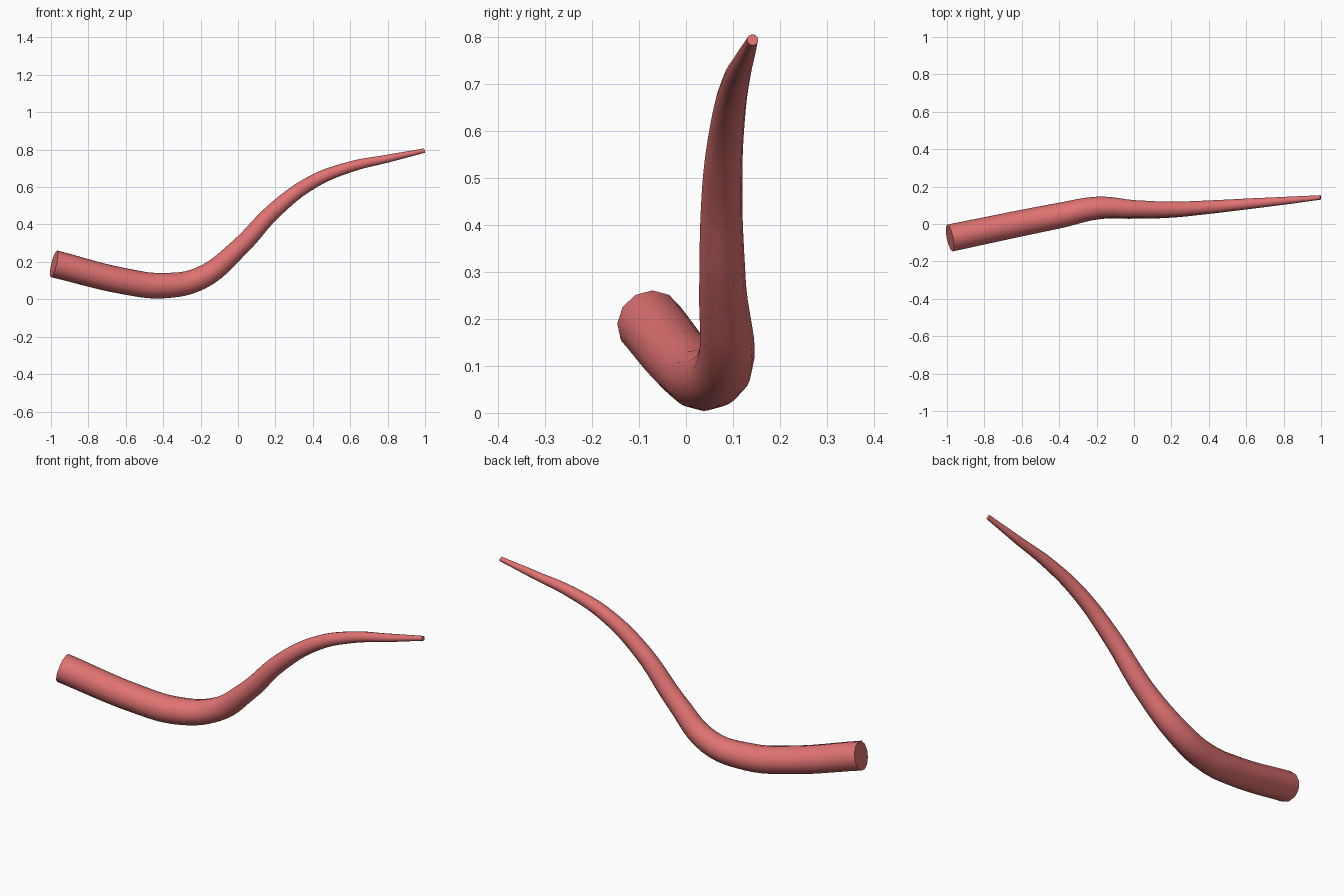
import bpy

if "Cube" in bpy.data.objects:
    bpy.data.objects.remove(bpy.data.objects["Cube"])

# Centre line of the tapered tube: x, y, z, radius
PATH = [
    (-0.984, -0.075, 0.190, 0.073),
    (-0.60, 0.005, 0.095, 0.070),
    (-0.40, 0.045, 0.073, 0.068),
    (-0.20, 0.085, 0.113, 0.061),
    (0.00, 0.078, 0.270, 0.050),
    (0.20, 0.077, 0.480, 0.043),
    (0.40, 0.090, 0.628, 0.036),
    (0.60, 0.107, 0.708, 0.029),
    (0.80, 0.124, 0.752, 0.021),
    (0.997, 0.142, 0.795, 0.012),
]

curve = bpy.data.curves.new("tail", "CURVE")
curve.dimensions = "3D"
curve.bevel_depth = 1.0
curve.bevel_resolution = 4      # 12-sided section
curve.resolution_u = 6
curve.use_fill_caps = True
spline = curve.splines.new("BEZIER")
spline.bezier_points.add(len(PATH) - 1)
for p, (x, y, z, r) in zip(spline.bezier_points, PATH):
    p.co = (x, y, z)
    p.radius = r
    p.handle_left_type = p.handle_right_type = "AUTO"

tail = bpy.data.objects.new("tail", curve)
bpy.context.collection.objects.link(tail)
bpy.context.view_layer.objects.active = tail
tail.select_set(True)

# Turn into a mesh with smooth sides and sharp end caps
bpy.ops.object.convert(target="MESH")
bpy.ops.object.shade_smooth_by_angle(angle=0.8)

mat = bpy.data.materials.new("coral")
mat.diffuse_color = (0.75, 0.17, 0.17, 1)
mat.use_nodes = True
mat.node_tree.nodes["Principled BSDF"].inputs["Base Color"].default_value = mat.diffuse_color
tail = bpy.context.object
tail.data.materials.clear()
tail.data.materials.append(mat)
